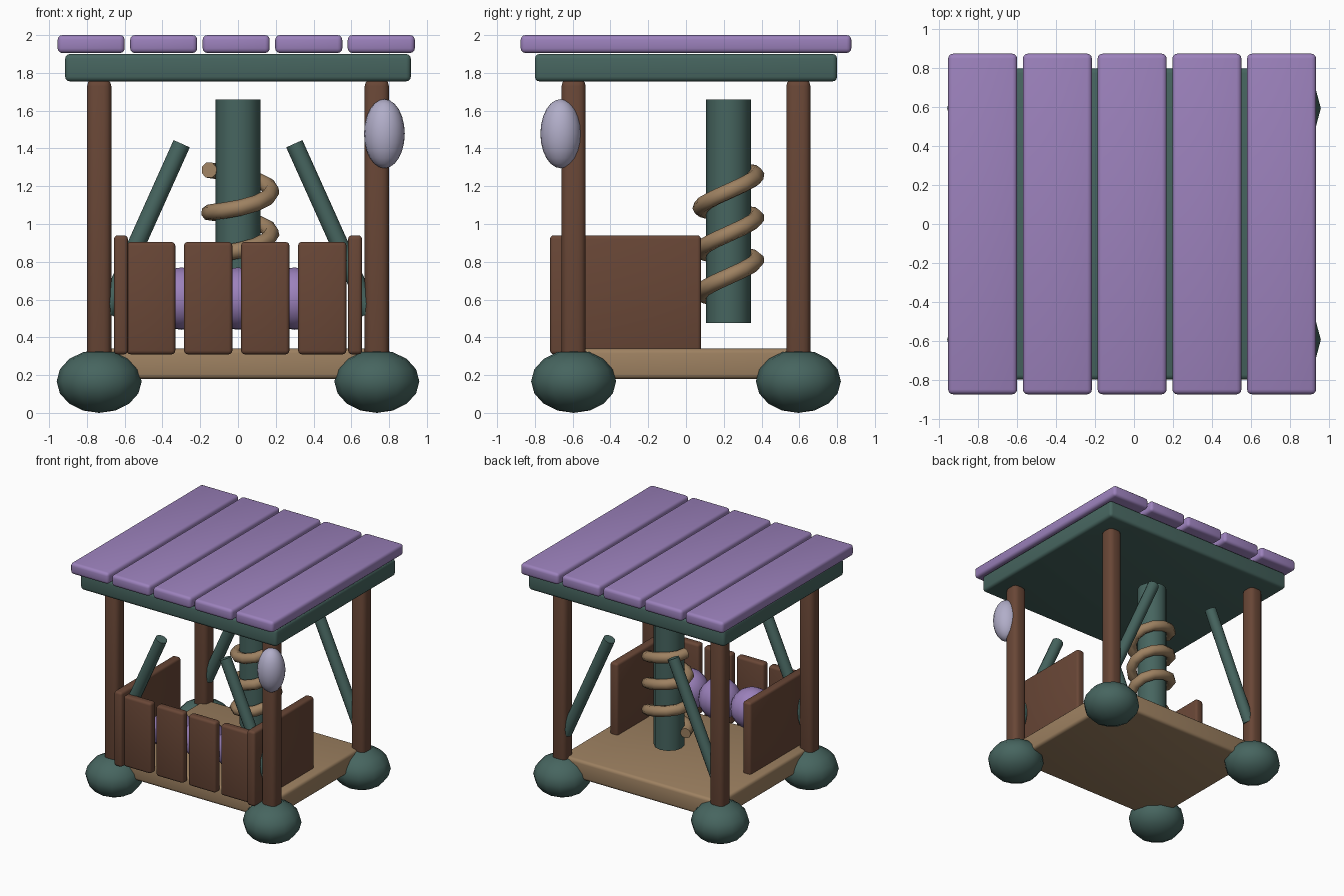
import bpy
import math
from mathutils import Vector

cube = bpy.data.objects.get("Cube")
if cube:
    bpy.data.objects.remove(cube, do_unlink=True)


def material(name, r, g, b):
    m = bpy.data.materials.new(name)
    m.use_nodes = True
    m.diffuse_color = (r, g, b, 1)
    m.node_tree.nodes["Principled BSDF"].inputs["Base Color"].default_value = (r, g, b, 1)
    return m


purple = material("purple", 0.33, 0.22, 0.50)
teal = material("dark teal", 0.062, 0.13, 0.115)
brown = material("brown wood", 0.14, 0.062, 0.037)
tan = material("tan wood", 0.34, 0.22, 0.12)
lavender = material("pale lavender", 0.44, 0.42, 0.58)


def finish(name, mat):
    ob = bpy.context.object
    ob.name = name
    ob.data.materials.append(mat)
    bpy.ops.object.shade_smooth_by_angle(angle=math.radians(40))
    return ob


def box(name, mat, lo, hi, bevel=0.02):
    """Rounded box between two opposite corners."""
    lo, hi = Vector(lo), Vector(hi)
    bpy.ops.mesh.primitive_cube_add(size=1, location=(lo + hi) / 2)
    bpy.context.object.scale = hi - lo
    bpy.ops.object.transform_apply(location=False, rotation=False, scale=True)
    mod = bpy.context.object.modifiers.new("rounded edges", 'BEVEL')
    mod.width = bevel
    mod.segments = 3
    bpy.ops.object.modifier_apply(modifier=mod.name)
    return finish(name, mat)


def ball(name, mat, centre, radii, segments=16, rings=10):
    bpy.ops.mesh.primitive_uv_sphere_add(segments=segments, ring_count=rings, radius=1, location=centre)
    bpy.context.object.scale = radii
    bpy.ops.object.transform_apply(location=False, rotation=False, scale=True)
    ob = finish(name, mat)
    bpy.ops.object.shade_smooth()
    return ob


def rod(name, mat, start, end, radius, sides):
    start, end = Vector(start), Vector(end)
    axis = end - start
    bpy.ops.mesh.primitive_cylinder_add(vertices=sides, radius=radius, depth=axis.length,
                                        location=(start + end) / 2)
    bpy.context.object.rotation_euler = axis.to_track_quat('Z', 'Y').to_euler()
    return finish(name, mat)


POST_X, POST_Y = 0.735, 0.595

# Floor and roof
box("floor", tan, (-0.74, -0.62, 0.18), (0.74, 0.62, 0.34), 0.025)
box("roof_slab", teal, (-0.915, -0.8, 1.755), (0.915, 0.8, 1.9), 0.025)
for i in range(5):
    x = -0.955 + i * 0.384
    box(f"roof_plank_{i + 1}", purple, (x, -0.875, 1.905), (x + 0.355, 0.875, 2.0), 0.025)

# Corner posts, feet and leaning braces
for sx, side in ((-1, "right"), (1, "left")):
    for sy, end in ((-1, "front"), (1, "back")):
        x, y = sx * POST_X, sy * POST_Y
        tag = f"{end}_{side}"
        box(f"post_{tag}", brown, (x - 0.064, y - 0.064, 0.2), (x + 0.064, y + 0.064, 1.77), 0.04)
        ball(f"foot_{tag}", teal, (x, y, 0.167), (0.225, 0.225, 0.167), 12, 8)
        rod(f"brace_{tag}", teal, (sx * 0.70, y, 0.53), (sx * 0.298, y, 1.425), 0.047, 12)

    # Side wall
    box(f"side_wall_{side}", brown, (sx * 0.62 - 0.037, -0.72, 0.31), (sx * 0.62 + 0.037, 0.08, 0.94))

# Front fence planks
for i in range(4):
    x = -0.588 + i * 0.302
    box(f"fence_plank_{i + 1}", brown, (x, -0.69, 0.31), (x + 0.256, -0.62, 0.905))

# Row of cushions behind the fence
for i in range(3):
    ball(f"cushion_{i + 1}", purple, ((i - 1) * 0.3, -0.45, 0.605), (0.165, 0.165, 0.165))

# Floating pole with a rope wound round it
rod("pole", teal, (0, 0.225, 0.475), (0, 0.225, 1.66), 0.118, 12)
curve = bpy.data.curves.new("rope", 'CURVE')
curve.dimensions = '3D'
curve.bevel_depth = 0.043
curve.bevel_resolution = 2
curve.use_fill_caps = True
TURNS, STEPS = 3, 12
line = curve.splines.new('POLY')
line.points.add(TURNS * STEPS)
for i, p in enumerate(line.points):
    a = math.pi + math.tau * i / STEPS
    z = 0.61 + 0.225 * i / STEPS + 0.03 * math.sin(a)
    p.co = (0.012 + 0.165 * math.cos(a), 0.225 + 0.148 * math.sin(a), z, 1)
line.use_smooth = True
rope = bpy.data.objects.new("rope", curve)
bpy.context.collection.objects.link(rope)
curve.materials.append(tan)

# Lantern on the front post
ball("lantern", lavender, (0.775, -0.663, 1.478), (0.108, 0.108, 0.183), 20, 12)
